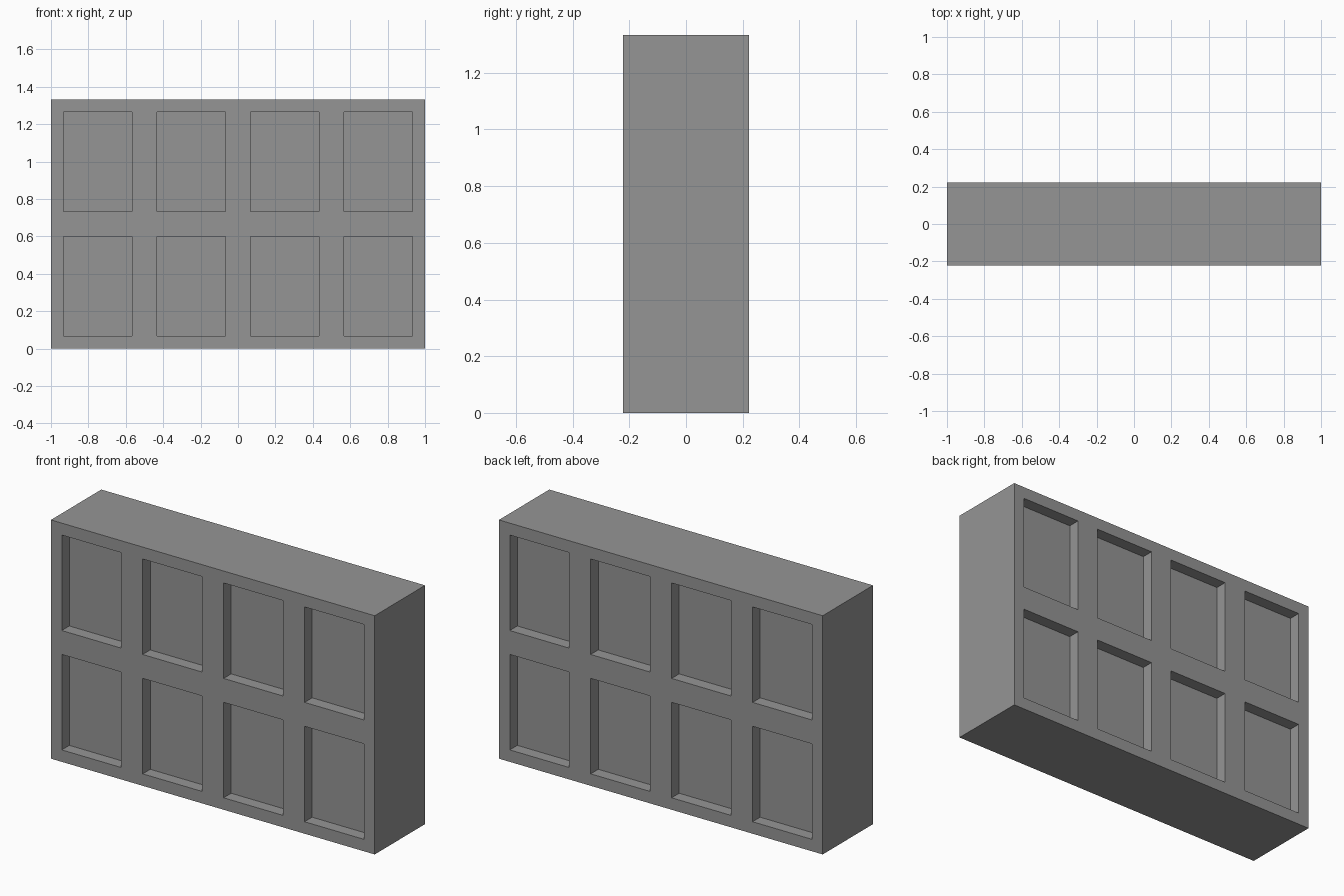
import bpy, bmesh
from mathutils import Matrix

if "Cube" in bpy.data.objects:
    bpy.data.objects.remove(bpy.data.objects["Cube"], do_unlink=True)

WIDTH, THICK, HEIGHT = 2.0, 0.444, 1.333
COLUMNS, ROWS = 4, 2
RIM = DEPTH = 0.0667

# Plain grey surface
grey = bpy.data.materials.new("grey")
grey.use_nodes = True
colour = (0.3, 0.3, 0.3, 1)
grey.diffuse_color = colour
grey.node_tree.nodes["Principled BSDF"].inputs["Base Color"].default_value = colour

# Block divided into equal cells across its front and back
bm = bmesh.new()
bmesh.ops.create_cube(bm, size=1, matrix=Matrix.Translation((0, 0, HEIGHT / 2))
                      @ Matrix.Diagonal((WIDTH, THICK, HEIGHT, 1)))


def slice_block(point, normal):
    bmesh.ops.bisect_plane(bm, geom=bm.verts[:] + bm.edges[:] + bm.faces[:],
                           plane_co=point, plane_no=normal)


for i in range(1, COLUMNS):
    slice_block((WIDTH * (i / COLUMNS - 0.5), 0, 0), (1, 0, 0))
for i in range(1, ROWS):
    slice_block((0, 0, HEIGHT * i / ROWS), (0, 0, 1))
bm.normal_update()

# Straight-walled recess in every front and back cell
cells = [f for f in bm.faces if abs(f.normal.y) > 0.9]
bmesh.ops.inset_individual(bm, faces=cells, thickness=RIM, use_even_offset=True)
bmesh.ops.inset_individual(bm, faces=cells, thickness=0, depth=-DEPTH)
bmesh.ops.recalc_face_normals(bm, faces=bm.faces[:])

mesh = bpy.data.meshes.new("panelled_block")
bm.to_mesh(mesh)
bm.free()
mesh.materials.append(grey)
block = bpy.data.objects.new("panelled_block", mesh)
bpy.context.collection.objects.link(block)
